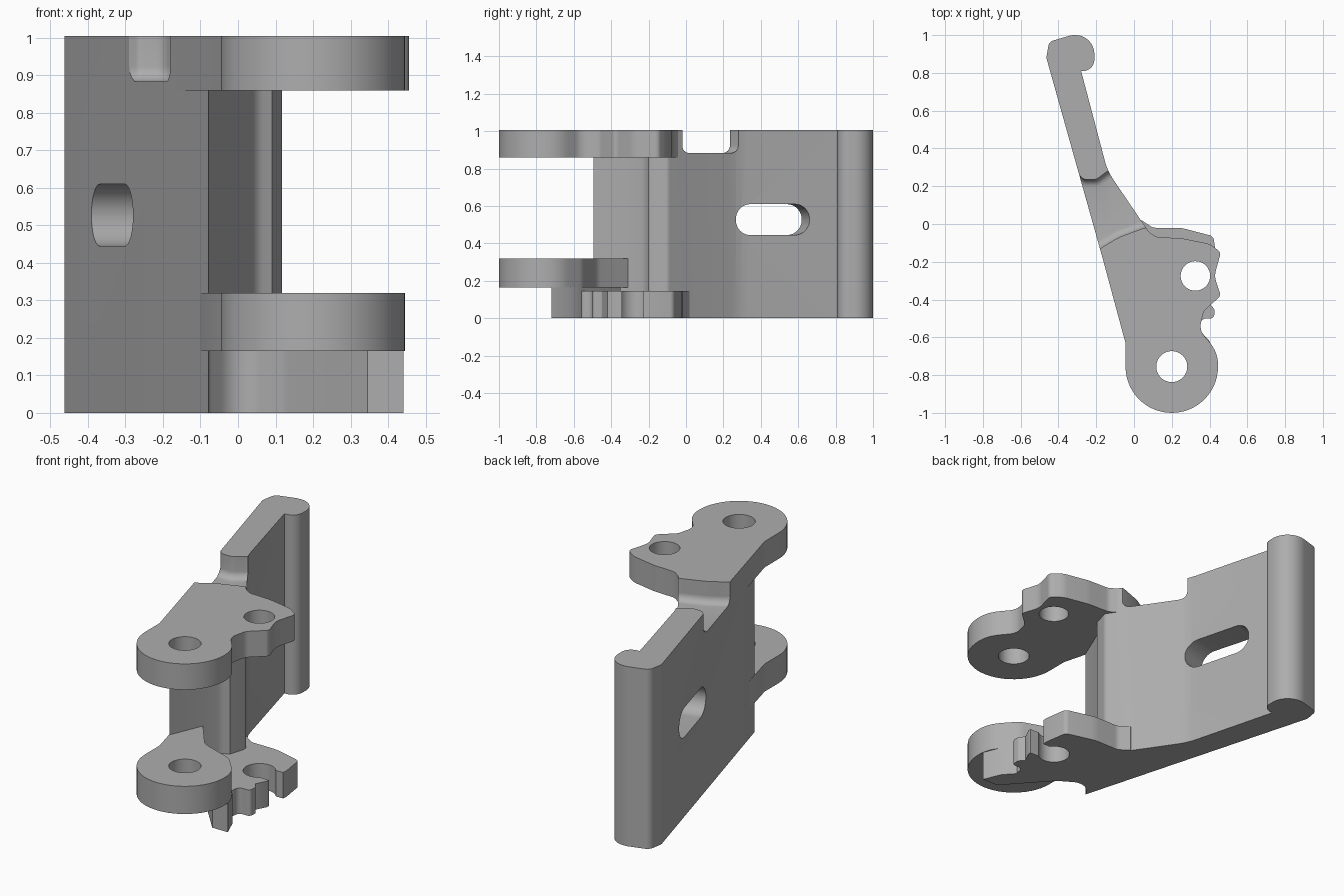
import bpy, bmesh, math
from mathutils import Vector, Matrix

if "Cube" in bpy.data.objects:
    bpy.data.objects.remove(bpy.data.objects["Cube"])

TOP = 1.005
COLOR = (0.42, 0.42, 0.42, 1)
steel = bpy.data.materials.new("grey_metal")
steel.use_nodes = True
steel.diffuse_color = COLOR
steel.node_tree.nodes["Principled BSDF"].inputs["Base Color"].default_value = COLOR


def rounded(corners):
    """Outline from (x, y[, radius]) corners, each radius replaced by an arc."""
    out = []
    for i, c in enumerate(corners):
        p = Vector(c[:2])
        r = c[2] if len(c) > 2 else 0
        a = (Vector(corners[i - 1][:2]) - p).normalized()
        b = (Vector(corners[(i + 1) % len(corners)][:2]) - p).normalized()
        half = a.angle(b) / 2
        if r == 0 or half > 1.56:
            out.append(p)
            continue
        center = p + (a + b).normalized() * r / math.sin(half)
        start = p + a * r / math.tan(half) - center
        end = p + b * r / math.tan(half) - center
        sweep = -start.angle_signed(end)
        n = max(2, math.ceil(abs(sweep) / math.radians(7)))
        out += [center + Matrix.Rotation(sweep * k / n, 2) @ start for k in range(n + 1)]
    return out


def prism(name, corners, z0, z1, floor_round=0):
    bm = bmesh.new()
    base = bm.faces.new([bm.verts.new((p.x, p.y, z0)) for p in rounded(corners)])
    new = bmesh.ops.extrude_face_region(bm, geom=[base])["geom"]
    bmesh.ops.translate(bm, vec=(0, 0, z1 - z0),
                        verts=[v for v in new if isinstance(v, bmesh.types.BMVert)])
    bmesh.ops.recalc_face_normals(bm, faces=bm.faces)
    if floor_round:
        low = [e for e in bm.edges if all(v.co.z < z0 + 1e-5 for v in e.verts)]
        bmesh.ops.bevel(bm, geom=low, offset=floor_round, segments=6,
                        profile=0.5, affect='EDGES')
    mesh = bpy.data.meshes.new(name)
    bm.to_mesh(mesh)
    bm.free()
    obj = bpy.data.objects.new(name, mesh)
    bpy.context.collection.objects.link(obj)
    mesh.materials.append(steel)
    return obj


def cut(obj, cutter):
    mod = obj.modifiers.new("cut", 'BOOLEAN')
    mod.operation, mod.solver, mod.object = 'DIFFERENCE', 'EXACT', cutter
    cutter.hide_render = True
    cutter.hide_set(True)
    cutter.display_type = 'WIRE'


def rod(name, x, y, r, z0=-0.1, z1=1.1):
    return prism(name, [(x - r, y - r, r * .999), (x + r, y - r, r * .999),
                        (x + r, y + r, r * .999), (x - r, y + r, r * .999)], z0, z1)


# Handle plate with end bead and the web between the flanges
plate = prism("handle_plate", [
    (-.464, .88, .05), (-.078, -.495), (0, -.31), (.05, -.22, .06), (.09, -.2),
    (.12, -.1, .03), (.05, 0, .06), (-.14, .28, .3), (-.28, .81), (-.21, .81, .06),
    (-.21, 1, .1), (-.33, 1, .1), (-.45, .965, .04)], 0, TOP)

# Round-floored notch in the top of the plate
notch = prism("notch_cutter", [
    (-.4, -.23), (-.18, -.13), (-.08, -.07, .2), (.05, -.022), (.2, .0), (.2, .3),
    (-.14, .28, .03), (-.2, .235, .05), (-.265, .235, .03), (-.3, .27), (-.4, .3)],
    .883, 1.2, .04)
cut(plate, notch)

# Stadium slot through the plate
slot = prism("slot_cutter", [(-.205, -.0825, .082), (.205, -.0825, .082),
                             (.205, .0825, .082), (-.205, .0825, .082)], -.3, .3)
along = Vector((-.27, .963, 0)).normalized()
up = Vector((0, 0, 1))
slot.matrix_world = Matrix.Translation((-.26, .4425, .527)) @ Matrix(
    (along, up, along.cross(up))).transposed().to_4x4()
cut(plate, slot)

# Top flange with two holes
top = prism("top_flange", [
    (-.18, -.13), (-.045, -.63, .06), (-.045, -1, .245), (.445, -1, .245),
    (.445, -.68, .18), (.345, -.56, .08), (.37, -.46, .05), (.46, -.38, .03),
    (.425, -.275, .1), (.46, -.15, .03), (.4, -.105, .1), (.25, -.075, .2),
    (.12, -.07, .06), (.05, -.022), (-.08, -.07, .2)], .86, TOP)

# Lower hub ring blending into the web
hub = prism("lower_hub", [
    (-.1, -.42), (-.045, -.63, .06), (-.045, -1, .245), (.445, -1, .245),
    (.445, -.68, .18), (.33, -.55, .1), (.13, -.48, .1), (0, -.31), (-.1, -.35)],
    .165, .32)

pivot = rod("pivot_hole_cutter", .2, -.755, .082)
pin = rod("pin_hole_cutter", .325, -.275, .078)
for part in (top, hub):
    cut(part, pivot)
cut(top, pin)

# Tab under the hub
prism("hub_tab", [
    (-.078, -.49), (0, -.4, .08), (.13, -.48, .1), (.345, -.72), (.441, -.72),
    (.4, -.62), (.345, -.56), (.1, -.35), (-.1, -.35)], 0, .166)

# Bottom flange with an open pin slot
bottom = prism("bottom_flange", [
    (-.06, -.4), (.1, -.42), (.33, -.57), (.35, -.55, .02), (.355, -.5, .03),
    (.425, -.5, .02), (.425, -.45, .01), (.4, -.42), (.43, -.36), (.44, -.2),
    (.42, -.065, .03), (.25, -.02, .2), (.1, -.02, .05), (.04, .02), (-.15, 0)], 0, .145)
cut(bottom, rod("socket_cutter", .325, -.275, .083))
cut(bottom, prism("socket_mouth_cutter", [(.35, -.34), (.6, -.35), (.6, -.22), (.35, -.23)],
                  -.1, .3))

# Smooth the curved walls, keep the rims sharp
for obj in list(bpy.context.scene.objects):
    if obj.type == 'MESH' and not obj.hide_render:
        bpy.ops.object.select_all(action='DESELECT')
        obj.select_set(True)
        bpy.context.view_layer.objects.active = obj
        for mod in list(obj.modifiers):
            bpy.ops.object.modifier_apply(modifier=mod.name)
        bpy.ops.object.shade_smooth_by_angle(angle=math.radians(25))
